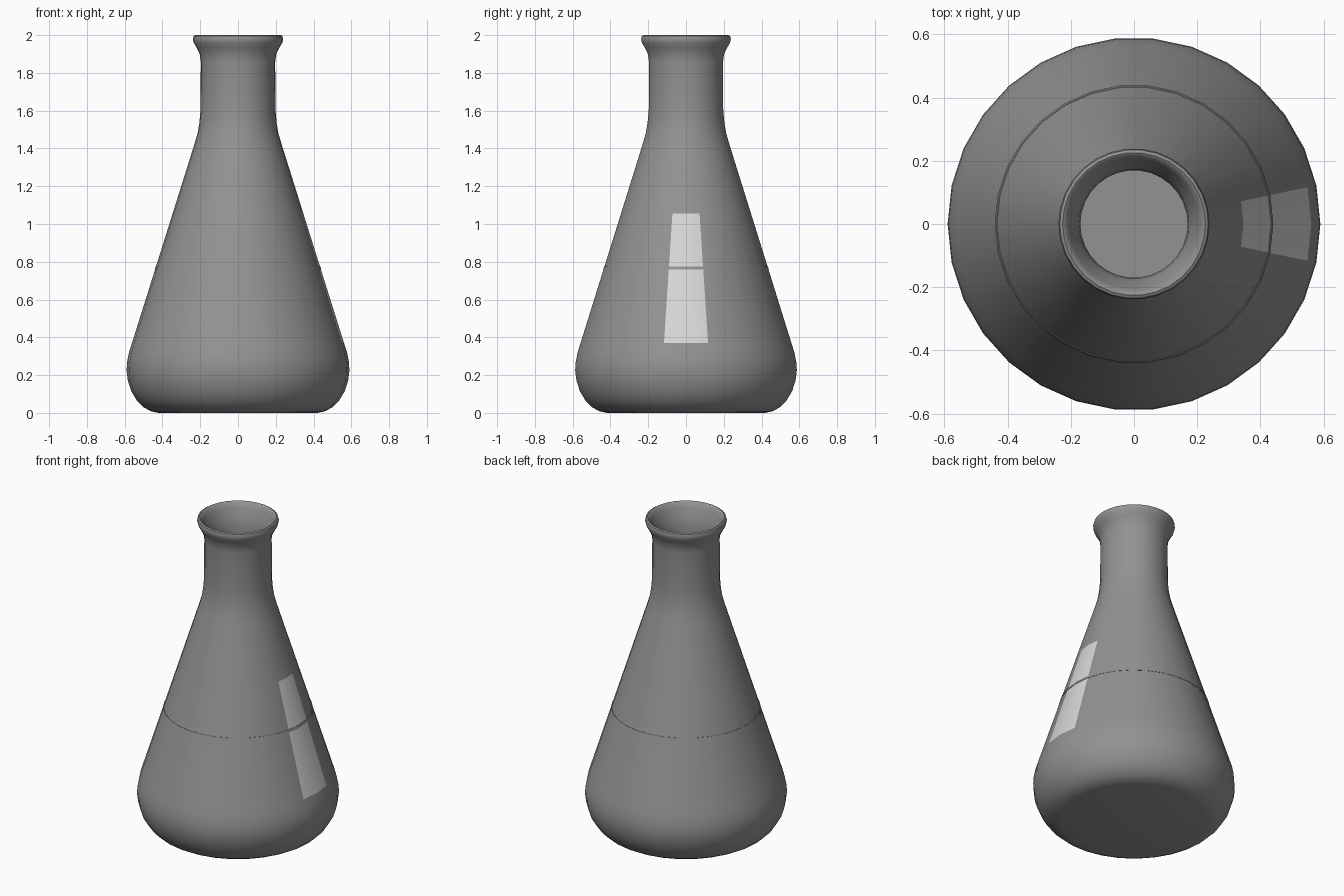
import bpy, bmesh, math

SIDES = 30

cube = bpy.data.objects.get("Cube")
if cube:
    bpy.data.objects.remove(cube, do_unlink=True)


def make_material(name, grey):
    mat = bpy.data.materials.new(name)
    mat.use_nodes = True
    colour = (grey, grey, grey, 1.0)
    mat.diffuse_color = colour
    mat.node_tree.nodes["Principled BSDF"].inputs["Base Color"].default_value = colour
    return mat


def lathe(name, profile, materials, closed=False):
    """Revolve (radius, height) points around z."""
    bm = bmesh.new()
    verts = [bm.verts.new((r, 0, z)) for r, z in profile]
    pairs = list(zip(verts, verts[1:]))
    if closed:
        pairs.append((verts[-1], verts[0]))
    edges = [bm.edges.new(p) for p in pairs]
    bmesh.ops.spin(bm, geom=verts + edges, cent=(0, 0, 0), axis=(0, 0, 1),
                   angle=math.tau, steps=SIDES, use_duplicate=False)
    bmesh.ops.remove_doubles(bm, verts=bm.verts, dist=0.0005)
    bmesh.ops.recalc_face_normals(bm, faces=bm.faces)
    mesh = bpy.data.meshes.new(name)
    bm.to_mesh(mesh)
    bm.free()
    obj = bpy.data.objects.new(name, mesh)
    bpy.context.collection.objects.link(obj)
    for mat in materials:
        mesh.materials.append(mat)
    bpy.ops.object.select_all(action="DESELECT")
    obj.select_set(True)
    bpy.context.view_layer.objects.active = obj
    bpy.ops.object.shade_smooth_by_angle(angle=math.radians(40))
    return obj


glass = make_material("grey glass", 0.29)
pale = make_material("pale label", 0.68)


def cone_radius(z):
    return 0.577 - 0.314 * (z - 0.32)


LABEL_LOW, LABEL_HIGH, FILL = 0.37, 1.055, 0.768

# Flask wall: outside from the base up to the lip, then back down inside
outside = [(0, 0), (0.42, 0), (0.46, 0.008), (0.50, 0.03), (0.535, 0.065),
           (0.565, 0.115), (0.583, 0.17), (0.59, 0.225), (0.587, 0.27),
           (0.577, 0.32)]
outside += [(cone_radius(z), z) for z in (LABEL_LOW, LABEL_HIGH, 1.41)]
outside += [(0.214, 1.48), (0.204, 1.54), (0.198, 1.61), (0.197, 1.86),
            (0.203, 1.90), (0.22, 1.935), (0.235, 1.96), (0.239, 1.98),
            (0.235, 1.995), (0.226, 2.0)]
inside = [(0.217, 1.995), (0.205, 1.965), (0.185, 1.92), (0.174, 1.88),
          (0.17, 1.84), (0.17, 1.6), (0.19, 1.44), (0.54, 0.32),
          (0.55, 0.22), (0.50, 0.08), (0.42, 0.03), (0, 0.03)]
flask = lathe("flask", outside + inside, [glass, pale])

# Label: the two wall columns facing +x, between the label heights
for face in flask.data.polygons:
    c = face.center
    on_height = LABEL_LOW < c.z < LABEL_HIGH
    on_side = abs(math.atan2(c.y, c.x)) < math.tau / SIDES
    is_outer = math.hypot(c.x, c.y) > cone_radius(c.z) - 0.012
    if on_height and on_side and is_outer and face.normal.x > 0:
        face.material_index = 1

# Liquid filling the lower part of the flask
fill_radius = cone_radius(FILL)
lathe("liquid", [(0, 0.04), (0.41, 0.04), (0.49, 0.09), (0.54, 0.22), (0.53, 0.32),
                 (fill_radius - 0.02, FILL), (0, FILL)], [glass])

# Thin fill line showing on the outside of the wall
low, high = FILL - 0.008, FILL + 0.008
lathe("fill_line", [(cone_radius(low) - 0.01, low), (cone_radius(low) + 0.002, low),
                    (cone_radius(high) + 0.002, high), (cone_radius(high) - 0.01, high)],
      [glass], closed=True)
